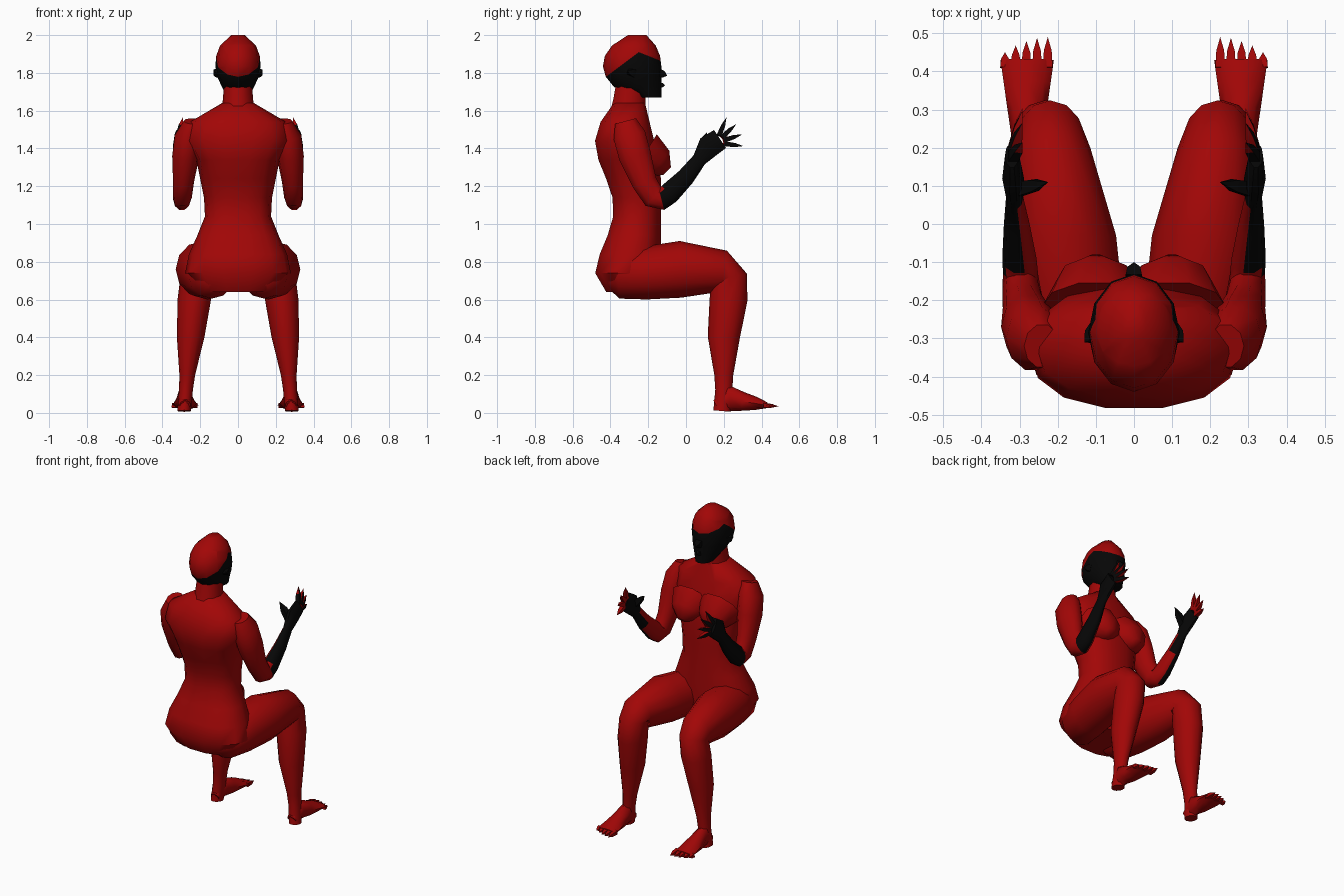
import bpy, bmesh
from math import sin, cos, pi, radians
from mathutils import Vector

cube = bpy.data.objects.get("Cube")
if cube:
    bpy.data.objects.remove(cube)


def material(name, rgb):
    made = bpy.data.materials.new(name)
    made.use_nodes = True
    made.diffuse_color = (*rgb, 1)
    shader = made.node_tree.nodes["Principled BSDF"]
    shader.inputs["Base Color"].default_value = (*rgb, 1)
    shader.inputs["Roughness"].default_value = .7
    return made


RED = material("deep red", (.36, .002, .002))
BLACK = material("soft black", (.002, .002, .002))


def power(value, exponent):
    return abs(value) ** exponent * (1 if value >= 0 else -1)


def loft(bm, sections, sides, exponent=1):
    """Skin rings given as (centre, radius along x, radius along axis, axis)."""
    rings = []
    for centre, across, deep, axis in sections:
        ring = []
        for k in range(sides):
            turn = 2 * pi * k / sides
            side = Vector((across * power(cos(turn), exponent), 0, 0))
            ring.append(bm.verts.new(centre + side + axis * deep * power(sin(turn), exponent)))
        rings.append(ring)
    for low, high in zip(rings, rings[1:]):
        for k in range(sides):
            j = (k + 1) % sides
            bm.faces.new((low[k], low[j], high[j], high[k]))
    bm.faces.new(rings[0][::-1])
    bm.faces.new(rings[-1])


def limb(bm, path, x_rule, width_rule, sides):
    """Loft a (y, z, radius) path whose rings turn with its direction."""
    points = [Vector((0, y, z)) for y, z, radius in path]
    lengths = [0]
    for a, b in zip(points, points[1:]):
        lengths.append(lengths[-1] + (b - a).length)
    sections = []
    for i, point in enumerate(points):
        t = lengths[i] / lengths[-1]
        radius = path[i][-1]
        along = (points[min(i + 1, len(points) - 1)] - points[max(i - 1, 0)]).normalized()
        axis = Vector((0, along.z, -along.y))
        centre = point + Vector((x_rule(t), 0, 0))
        sections.append((centre, width_rule(t, radius), radius, axis))
    loft(bm, sections, sides)


def stack(bm, start, step, widths, back_rule, front_rule, sides, exponent):
    """Loft evenly spaced level rings between a back and a front profile."""
    sections = []
    for i, width in enumerate(widths):
        z = start + step * i
        back, front = back_rule(z), front_rule(z)
        centre = Vector((0, (back + front) / 2, z))
        sections.append((centre, width, (front - back) / 2, Vector((0, 1, 0))))
    loft(bm, sections, sides, exponent)


def spike(bm, base, tip, radius):
    """Pointed four-sided finger or toe with a knuckle."""
    base, tip = Vector(base), Vector(tip)
    along = (tip - base).normalized()
    u = along.orthogonal().normalized()
    w = along.cross(u)
    corners = (u, w, -u, -w)
    root = [bm.verts.new(base + c * radius) for c in corners]
    knuckle = [bm.verts.new(base.lerp(tip, .55) + c * radius * .8) for c in corners]
    end = bm.verts.new(tip)
    bm.faces.new(root[::-1])
    for k in range(4):
        j = (k + 1) % 4
        bm.faces.new((root[k], root[j], knuckle[j], knuckle[k]))
        bm.faces.new((knuckle[k], knuckle[j], end))


def finish(name, bm, mirror=False, colours=(RED,), rule=None):
    """Make the object; faces that meet the rule take the second colour."""
    bmesh.ops.recalc_face_normals(bm, faces=bm.faces)
    if rule:
        for face in bm.faces:
            face.material_index = int(rule(face.calc_center_median(), face.normal))
    mesh = bpy.data.meshes.new(name)
    bm.to_mesh(mesh)
    bm.free()
    for colour in colours:
        mesh.materials.append(colour)
    part = bpy.data.objects.new(name, mesh)
    bpy.context.collection.objects.link(part)
    if mirror:
        part.modifiers.new("Mirror", "MIRROR").use_mirror_merge = False
    bpy.ops.object.select_all(action="DESELECT")
    part.select_set(True)
    bpy.context.view_layer.objects.active = part
    bpy.ops.object.shade_smooth_by_angle(angle=radians(50))


# Torso, with the back curving in at the waist and out at seat and shoulders
bm = bmesh.new()
stack(bm, .64, .1, [.2, .28, .26, .215, .175, .18, .2, .22, .275, .255, .085],
      lambda z: -.435 - .05 * cos(2 * pi * z / .72) + .3 * max(0, z - 1.5) + .6 * max(0, .72 - z),
      lambda z: -.13 - .25 * max(0, z - 1.3), sides=14, exponent=.85)
finish("torso", bm)

# Chest
bm = bmesh.new()
limb(bm, [(-.22, 1.37, .13), (-.14, 1.32, .09), (-.1, 1.28, .03)],
     lambda t: .1, lambda t, radius: radius * 1.1, sides=10)
finish("chest", bm, mirror=True)

# Neck
bm = bmesh.new()
limb(bm, [(-.31, 1.57, .1), (-.3, 1.65, .09), (-.29, 1.76, .08)],
     lambda t: 0, lambda t, radius: radius * .9, sides=10)
finish("neck", bm)

# Head, cut along the hairline so that face and cap differ in colour
bm = bmesh.new()
stack(bm, 1.67, .055, [.055, .085, .11, .12, .115, .095, .035],
      lambda z: -.27 - .17 * max(0, 1 - (abs(z - 1.84) / .17) ** 2) ** .7,
      lambda z: -.13 - .08 * max(0, (z - 1.8) / .2) ** 3, sides=12, exponent=1)
peak = Vector((0, -.25, 1.91))
hairlines = [Vector((0, -.75, 1)), Vector((0, .4, 1))]
for normal in hairlines:
    bmesh.ops.bisect_plane(bm, geom=bm.verts[:] + bm.edges[:] + bm.faces[:],
                           plane_co=peak, plane_no=normal)
finish("head", bm, colours=(RED, BLACK),
       rule=lambda centre, n: all((centre - peak).dot(line) < 0 for line in hairlines))

# Nose and lips
bm = bmesh.new()
spike(bm, (0, -.14, 1.8), (0, -.1, 1.785), .03)
spike(bm, (0, -.14, 1.735), (0, -.11, 1.735), .02)
finish("nose_and_lips", bm, colours=(BLACK,))

# Ears
bm = bmesh.new()
spike(bm, (.1, -.28, 1.8), (.13, -.31, 1.81), .03)
finish("ears", bm, mirror=True, colours=(BLACK,))

# Arms from shoulder to palm, black on the forearm except near the inner elbow
for name, side, inner in (("left_arm", 1, -.6), ("right_arm", -1, -.2)):
    bm = bmesh.new()
    limb(bm, [(-.32, 1.545, .06), (-.3, 1.47, .09), (-.27, 1.36, .09), (-.22, 1.22, .07),
              (-.17, 1.14, .065), (-.13, 1.13, .06), (-.09, 1.16, .06), (0, 1.25, .05),
              (.07, 1.34, .04), (.12, 1.41, .065), (.18, 1.45, .06)],
         lambda t: side * (.24 + .08 * t ** .5),
         lambda t, radius: radius * (.8 - .5 * t ** 4), sides=10)
    finish(name, bm, colours=(RED, BLACK),
           rule=lambda c, n: c.y > -.12 and (n.x * side > inner or c.y > .04))

# Fingers fanned from the palm, red on the palm side, and a thumb turned inward
bm = bmesh.new()
palm = Vector((.317, .16, 1.43))
for i in range(4):
    angle = radians(68 - 25 * i)
    fan = Vector((0, cos(angle), sin(angle)))
    spike(bm, palm + fan * .04, palm + fan * .145 - Vector((.025, 0, 0)), .019)
spike(bm, (.31, .09, 1.4), (.225, .11, 1.485), .028)
finish("fingers", bm, mirror=True, colours=(RED, BLACK),
       rule=lambda c, n: n.x > .3 or c.y < .18)

# Legs bent at the knee, from seat to heel
bm = bmesh.new()
limb(bm, [(-.42, .73, .06), (-.36, .73, .125), (-.22, .74, .14), (-.03, .76, .15),
          (.2, .75, .11), (.23, .72, .095), (.225, .6, .1), (.2, .4, .085),
          (.2, .2, .05), (.2, .12, .045), (.19, .01, .045)],
     lambda t: .12 + .165 * t ** .7, lambda t, radius: radius * (1 - .2 * t), sides=12)
finish("legs", bm, mirror=True)

# Feet and toes
bm = bmesh.new()
limb(bm, [(.16, .04, .03), (.23, .08, .07), (.3, .06, .05), (.37, .05, .035), (.43, .04, .015)],
     lambda t: .28, lambda t, radius: .03 + .04 * t, sides=8)
for i in range(5):
    x = .226 + .028 * i
    spike(bm, (x, .41, .04), (x, .49 - .0025 * i * i, .035), .018)
finish("feet", bm, mirror=True)
